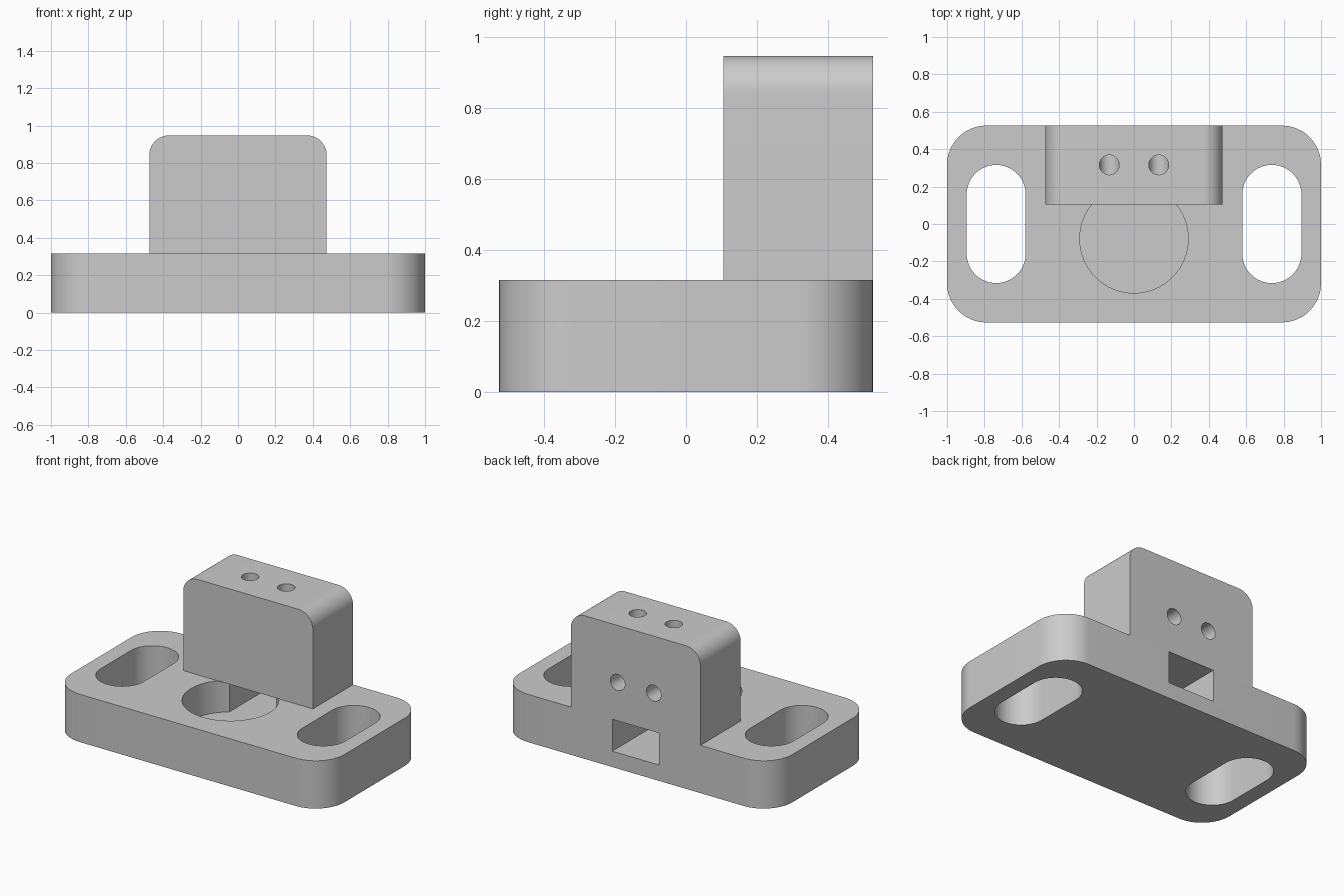
import bpy, bmesh, math
from mathutils import Matrix, Vector

if "Cube" in bpy.data.objects:
    bpy.data.objects.remove(bpy.data.objects["Cube"], do_unlink=True)

# Overall sizes
HALF_W, HALF_D = 1.0, 0.526
PLATE_H, FLOOR_H, TOP_H = 0.316, 0.105, 0.947
BLOCK_HALF, BLOCK_FRONT = 0.474, 0.105
HOLE_R, HOLE_X, HOLE_Y, HOLE_Z = 0.053, 0.132, 0.316, 0.57

grey = bpy.data.materials.new("plain_grey")
grey.use_nodes = True
colour = (0.6, 0.6, 0.6, 1)
grey.diffuse_color = colour
grey.node_tree.nodes["Principled BSDF"].inputs["Base Color"].default_value = colour


def make_object(name, bm):
    bmesh.ops.recalc_face_normals(bm, faces=bm.faces)
    mesh = bpy.data.meshes.new(name)
    bm.to_mesh(mesh)
    bm.free()
    mesh.materials.append(grey)
    obj = bpy.data.objects.new(name, mesh)
    bpy.context.collection.objects.link(obj)
    return obj


def rounded_outline(half_x, half_y, radius, steps=16):
    """Counter-clockwise rounded rectangle around the origin."""
    points = []
    for quarter, (sx, sy) in enumerate([(1, 1), (-1, 1), (-1, -1), (1, -1)]):
        for i in range(steps + 1):
            a = math.pi / 2 * (quarter + i / steps)
            points.append((sx * (half_x - radius) + radius * math.cos(a),
                           sy * (half_y - radius) + radius * math.sin(a)))
    return points


def prism(name, points, vector):
    """Extrude a closed loop of 3D points along a vector."""
    bm = bmesh.new()
    face = bm.faces.new([bm.verts.new(p) for p in points])
    result = bmesh.ops.extrude_face_region(bm, geom=[face], use_keep_orig=True)
    moved = [v for v in result["geom"] if isinstance(v, bmesh.types.BMVert)]
    bmesh.ops.translate(bm, verts=moved, vec=vector)
    bmesh.ops.remove_doubles(bm, verts=bm.verts, dist=0.0001)
    return make_object(name, bm)


def box(name, low, high):
    corners = [(low[0], low[1]), (high[0], low[1]), (high[0], high[1]), (low[0], high[1])]
    return prism(name, [(x, y, low[2]) for x, y in corners], (0, 0, high[2] - low[2]))


def rod(name, start, end, radius, segments=32):
    start, end = Vector(start), Vector(end)
    axis = end - start
    matrix = Matrix.Translation((start + end) / 2) @ axis.to_track_quat("Z", "Y").to_matrix().to_4x4()
    bm = bmesh.new()
    bmesh.ops.create_cone(bm, cap_ends=True, segments=segments, radius1=radius,
                          radius2=radius, depth=axis.length, matrix=matrix)
    return make_object(name, bm)


def cut(target, cutter):
    """Subtract the cutter, then remove it."""
    mod = target.modifiers.new("cut", "BOOLEAN")
    mod.operation, mod.solver, mod.object = "DIFFERENCE", "EXACT", cutter
    bpy.context.view_layer.objects.active = target
    bpy.ops.object.modifier_apply(modifier=mod.name)
    bpy.data.objects.remove(cutter, do_unlink=True)


# Base plate with rounded corners
plate = prism("base_plate", [(x, y, 0) for x, y in rounded_outline(HALF_W, HALF_D, 0.21)],
              (0, 0, PLATE_H))

# Mounting slots through both ends
for side in (-1, 1):
    outline = rounded_outline(0.158, 0.316, 0.158)
    cut(plate, prism("slot_cutter", [(x + side * 0.737, y, -0.1) for x, y in outline], (0, 0, 0.6)))

# Round pocket and the square channel leading to the back
cut(plate, rod("pocket_cutter", (0, -0.079, FLOOR_H), (0, -0.079, 0.5), 0.29, 64))
cut(plate, box("channel_cutter", (-0.171, 0, FLOOR_H), (0.171, 0.7, 0.5)))

# Upright block with rounded top edges
MID_Z = (PLATE_H + TOP_H) / 2
HALF_Z = (TOP_H - PLATE_H) / 2
arch = [(x, max(z, -HALF_Z)) for x, z in rounded_outline(BLOCK_HALF, HALF_Z, 0.105) if z > 0]
arch += [(-BLOCK_HALF, -HALF_Z), (BLOCK_HALF, -HALF_Z)]
block = prism("upright_block", [(x, BLOCK_FRONT, z + MID_Z) for x, z in arch],
              (0, HALF_D - BLOCK_FRONT, 0))

# Elbow holes from the top to the back
for side in (-1, 1):
    x = side * HOLE_X
    corner = (x, HOLE_Y, HOLE_Z)
    cut(block, rod("drop_cutter", corner, (x, HOLE_Y, 1.1), HOLE_R))
    cut(block, rod("back_cutter", (x, HOLE_Y - HOLE_R, HOLE_Z), (x, 0.7, HOLE_Z), HOLE_R))

# Smooth the curved walls only
bpy.ops.object.select_all(action="DESELECT")
for obj in (plate, block):
    obj.select_set(True)
bpy.context.view_layer.objects.active = plate
bpy.ops.object.shade_smooth_by_angle(angle=math.radians(30))
